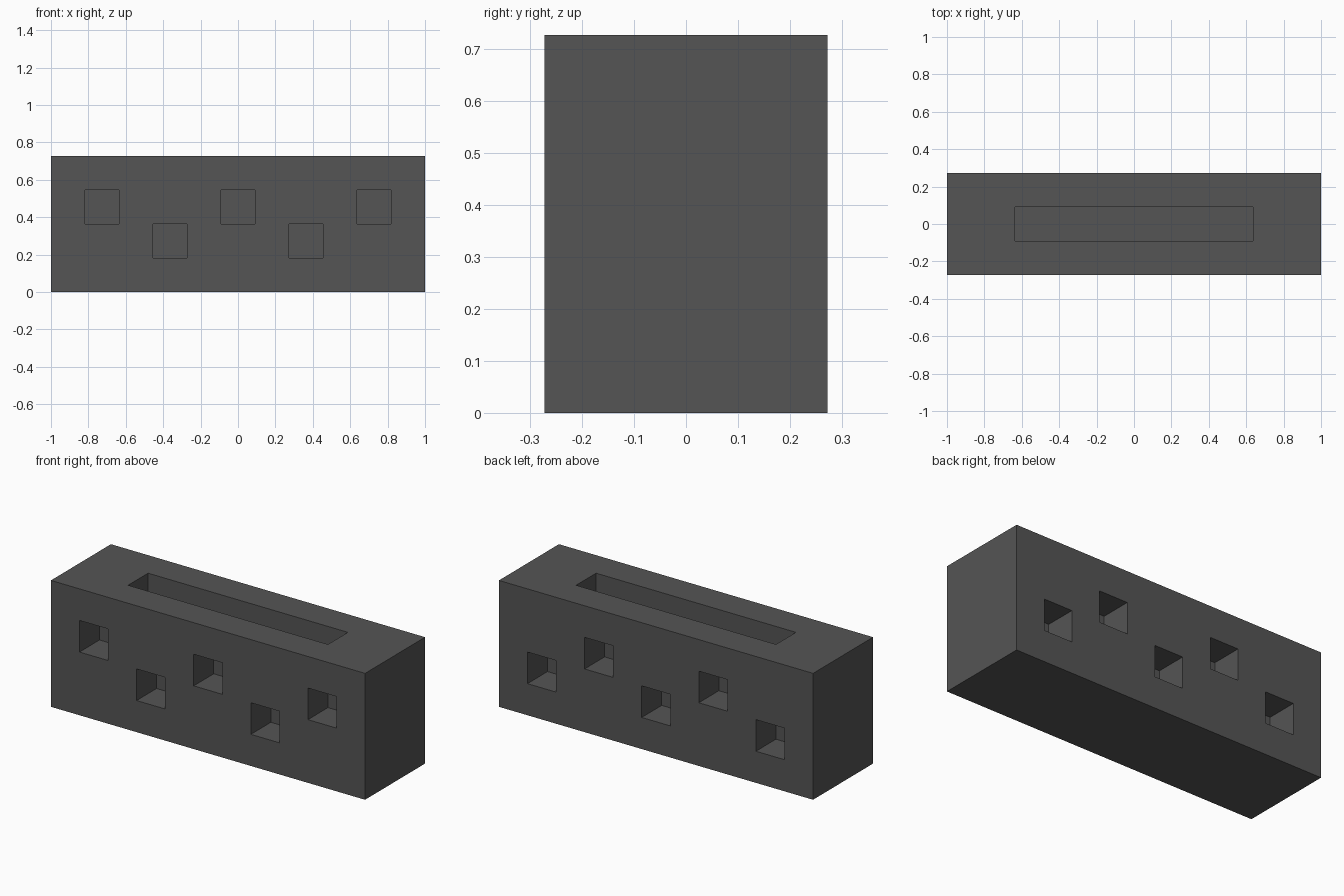
import bpy, bmesh
from mathutils import Vector

if "Cube" in bpy.data.objects:
    bpy.data.objects.remove(bpy.data.objects["Cube"])

# The block is a grid of cubic cells, some of which are hollowed out
NX, NY, NZ = 11, 3, 4
CELL = 2.0 / NX

# Single dark grey colour
grey = bpy.data.materials.new("dark grey")
grey.use_nodes = True
colour = (0.09, 0.09, 0.09, 1)
grey.diffuse_color = colour
bsdf = grey.node_tree.nodes["Principled BSDF"]
bsdf.inputs["Base Color"].default_value = colour
bsdf.inputs["Roughness"].default_value = 0.8

# Staggered pockets: front alternates high/low, back is the opposite
hollow = set()
for i, x in enumerate(range(1, NX, 2)):
    hollow.add((x, 0, 2 - i % 2))
    hollow.add((x, NY - 1, 1 + i % 2))
# Long slot in the top
hollow |= {(x, 1, NZ - 1) for x in range(2, 9)}


def solid(c):
    inside = all(0 <= v < n for v, n in zip(c, (NX, NY, NZ)))
    return inside and tuple(c) not in hollow


bm = bmesh.new()
corners = {}


def corner(p):
    if p not in corners:
        corners[p] = bm.verts.new(((p[0] - NX / 2) * CELL,
                                   (p[1] - NY / 2) * CELL, p[2] * CELL))
    return corners[p]


# One outward-facing quad wherever a solid cell meets empty space
for x in range(NX):
    for y in range(NY):
        for z in range(NZ):
            if not solid((x, y, z)):
                continue
            for axis in range(3):
                for side in (0, 1):
                    near = [x, y, z]
                    near[axis] += 2 * side - 1
                    if solid(near):
                        continue
                    u, v = (axis + 1) % 3, (axis + 2) % 3
                    ring = []
                    for du, dv in ((0, 0), (1, 0), (1, 1), (0, 1)):
                        p = [x, y, z]
                        p[axis] += side
                        p[u] += du
                        p[v] += dv
                        ring.append(corner(tuple(p)))
                    bm.faces.new(ring if side else ring[::-1])

mesh = bpy.data.meshes.new("slotted_block")
bm.to_mesh(mesh)
bm.free()
mesh.materials.append(grey)
block = bpy.data.objects.new("slotted_block", mesh)
bpy.context.collection.objects.link(block)
